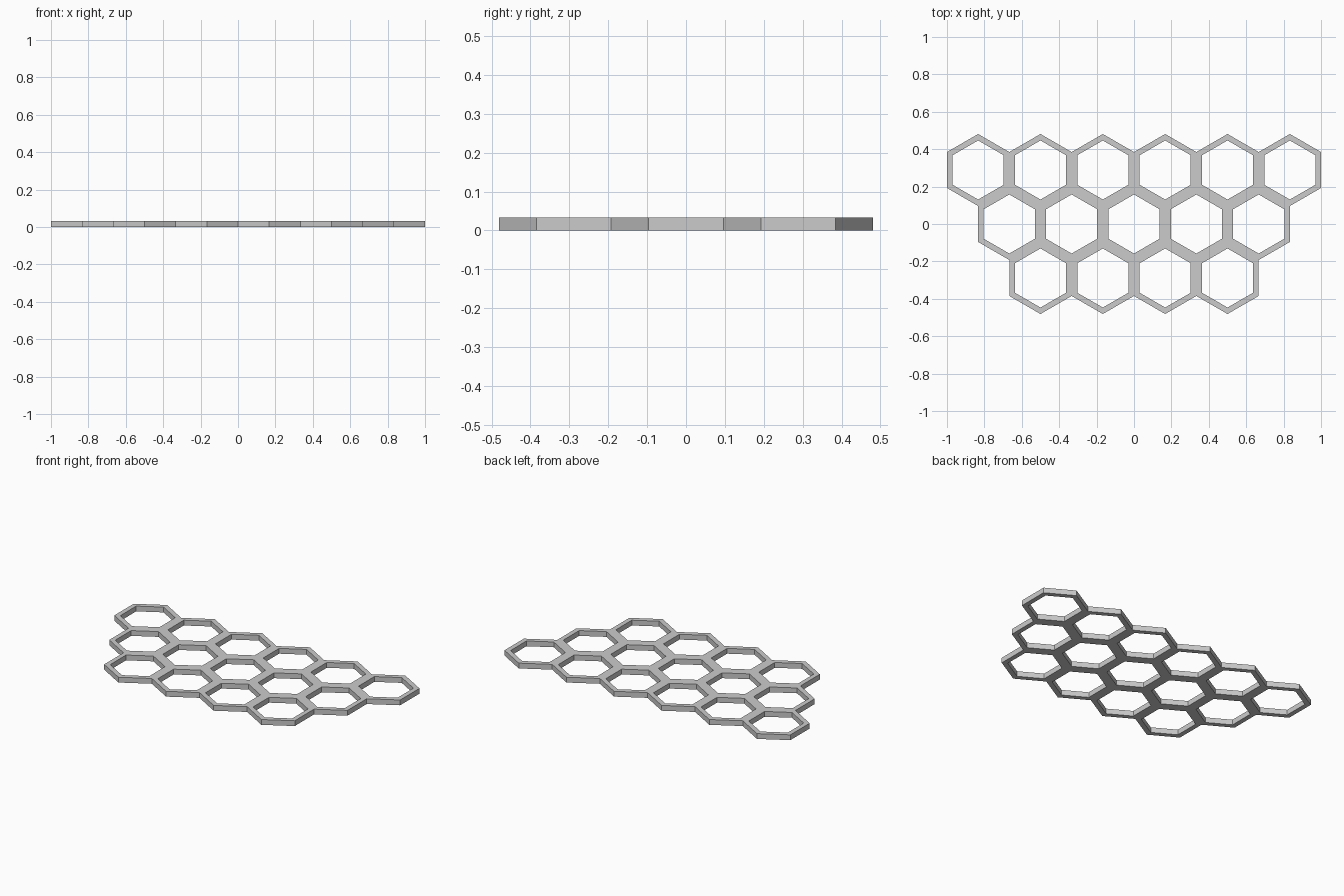
import bpy, bmesh
from math import cos, sin, pi, sqrt

PITCH = 1 / 3                     # distance between neighbouring cells
OUTER = PITCH / sqrt(3)           # corner radius of a cell
WALL = 0.03                       # wall of a single cell
INNER = OUTER - WALL * 2 / sqrt(3)
HEIGHT = 0.0335

cube = bpy.data.objects.get("Cube")
if cube:
    bpy.data.objects.remove(cube)

grey = bpy.data.materials.new("light grey")
grey.use_nodes = True
colour = (0.6, 0.6, 0.6, 1)
grey.diffuse_color = colour
grey.node_tree.nodes["Principled BSDF"].inputs["Base Color"].default_value = colour


def hexagon(bm, x, y, radius):
    """Corners of a hexagon with a point towards +y."""
    angles = [pi / 6 + i * pi / 3 for i in range(6)]
    return [bm.verts.new((x + radius * cos(a), y + radius * sin(a), 0)) for a in angles]


def add_cell(bm, x, y):
    """Flat hexagonal ring."""
    out, hole = hexagon(bm, x, y, OUTER), hexagon(bm, x, y, INNER)
    for i in range(6):
        j = (i + 1) % 6
        bm.faces.new((out[i], out[j], hole[j], hole[i]))


# Rows of cells, shortest at the front
bm = bmesh.new()
for row, count in enumerate((4, 5, 6)):
    for col in range(count):
        add_cell(bm, (col - (count - 1) / 2) * PITCH, (row - 1) * OUTER * 1.5)

# Weld neighbouring cells into one lattice
bmesh.ops.remove_doubles(bm, verts=bm.verts, dist=0.001)
mesh = bpy.data.meshes.new("honeycomb_lattice")
bm.to_mesh(mesh)
bm.free()
mesh.materials.append(grey)
lattice = bpy.data.objects.new("honeycomb_lattice", mesh)
bpy.context.collection.objects.link(lattice)

# Thickness of the panel, upwards from the ground
solid = lattice.modifiers.new("thickness", 'SOLIDIFY')
solid.thickness = HEIGHT
solid.offset = 1
